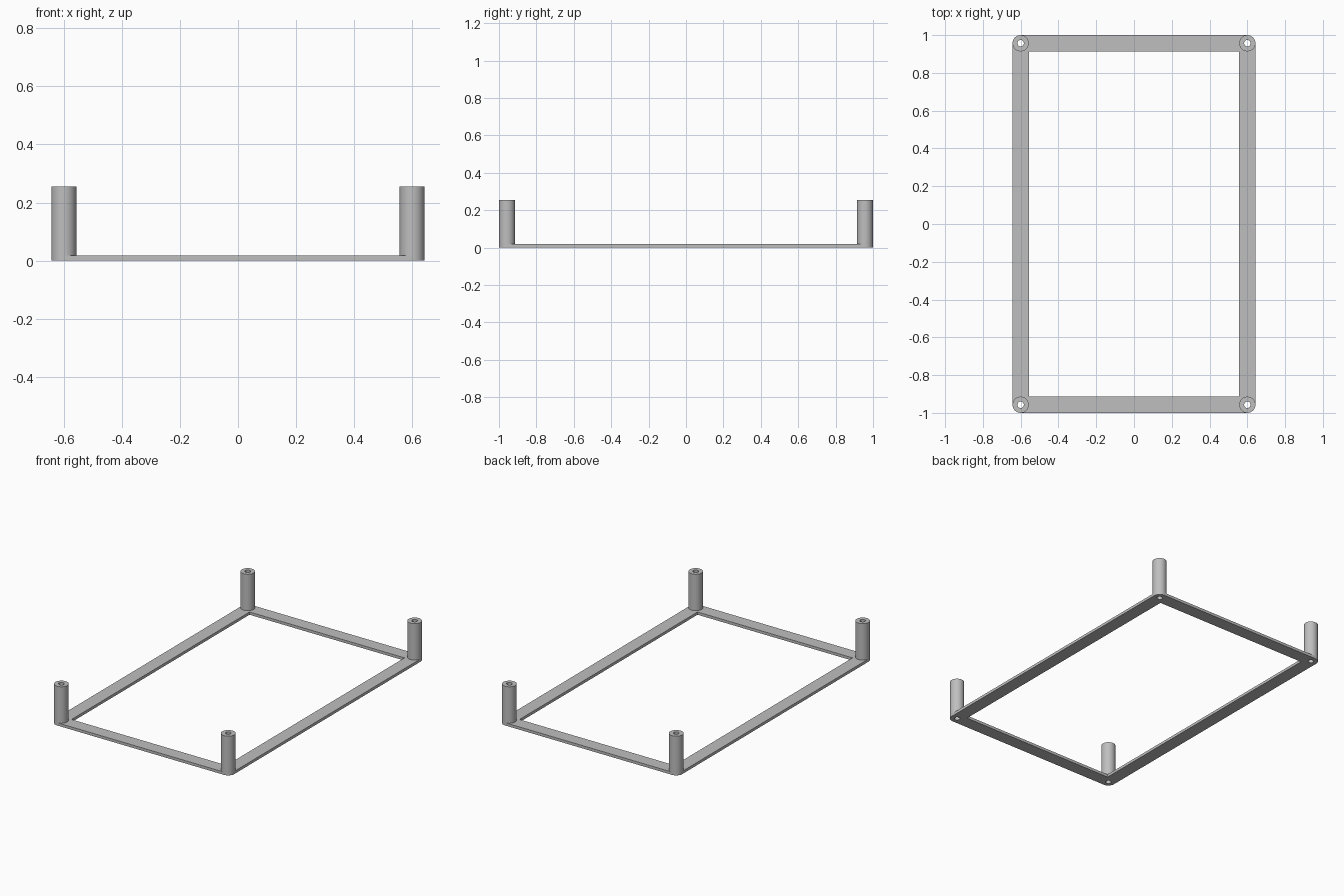
import bpy, bmesh
from math import cos, sin, pi

cube = bpy.data.objects.get("Cube")
if cube:
    bpy.data.objects.remove(cube)

CX, CY = 0.6, 0.957        # post centre
R, HOLE = 0.043, 0.017     # post and bore radius
POST_H, BAR_H = 0.255, 0.018
SIDES = 48

grey = bpy.data.materials.new("plain grey")
grey.use_nodes = True
colour = (0.52, 0.52, 0.52, 1)
grey.diffuse_color = colour
grey.node_tree.nodes["Principled BSDF"].inputs["Base Color"].default_value = colour


def finish(bm, name):
    bmesh.ops.recalc_face_normals(bm, faces=bm.faces)
    mesh = bpy.data.meshes.new(name)
    bm.to_mesh(mesh)
    bm.free()
    mesh.materials.append(grey)
    obj = bpy.data.objects.new(name, mesh)
    bpy.context.collection.objects.link(obj)
    return obj


def around(angle, radius, x=CX, y=CY):
    return (x + radius * cos(angle), y + radius * sin(angle))


# Frame: one quarter of the flat rail, fitted around its post and mirrored
steps = SIDES * 3 // 4
outline = [(CX + R, 0)]
outline += [around(-2 * pi * i / SIDES, R) for i in range(steps + 1)]
outline += [(0, CY + R), (0, CY - R), (CX - R, CY - R), (CX - R, 0)]

bm = bmesh.new()
base = bm.faces.new([bm.verts.new((x, y, 0)) for x, y in outline])
top = bmesh.ops.extrude_face_region(bm, geom=[base], use_keep_orig=True)
for v in top["geom"]:
    if isinstance(v, bmesh.types.BMVert):
        v.co.z = BAR_H
bmesh.ops.recalc_face_normals(bm, faces=bm.faces)


def hidden(face):
    c = face.calc_center_median()
    at_post = (c.x - CX) ** 2 + (c.y - CY) ** 2 < R * R
    wall = abs(face.normal.z) < 0.5
    return wall and (c.x < 0.001 or c.y < 0.001 or at_post)


bmesh.ops.delete(bm, geom=[f for f in bm.faces if hidden(f)], context="FACES_ONLY")
bmesh.ops.triangulate(bm, faces=[f for f in bm.faces if len(f.verts) > 4])
frame = finish(bm, "base_frame")
mirror = frame.modifiers.new("Mirror", "MIRROR")
mirror.use_axis = (True, True, False)
mirror.use_clip = True


# Posts: hollow tubes open at both ends
def post(name, x, y):
    bm = bmesh.new()
    rings = []
    for radius, z in ((R, 0), (R, POST_H), (HOLE, POST_H), (HOLE, 0)):
        rings.append([bm.verts.new((*around(2 * pi * i / SIDES, radius, x, y), z))
                      for i in range(SIDES)])
    for a, b in zip(rings, rings[1:] + rings[:1]):
        for i in range(SIDES):
            j = (i + 1) % SIDES
            bm.faces.new((a[i], a[j], b[j], b[i]))
    return finish(bm, name)


posts = [post(f"{end}_{side}_post", sx * CX, sy * CY)
         for end, sy in (("front", -1), ("back", 1))
         for side, sx in (("left", 1), ("right", -1))]

bpy.ops.object.select_all(action="DESELECT")
for obj in posts:
    obj.select_set(True)
bpy.context.view_layer.objects.active = posts[0]
bpy.ops.object.shade_smooth_by_angle()
